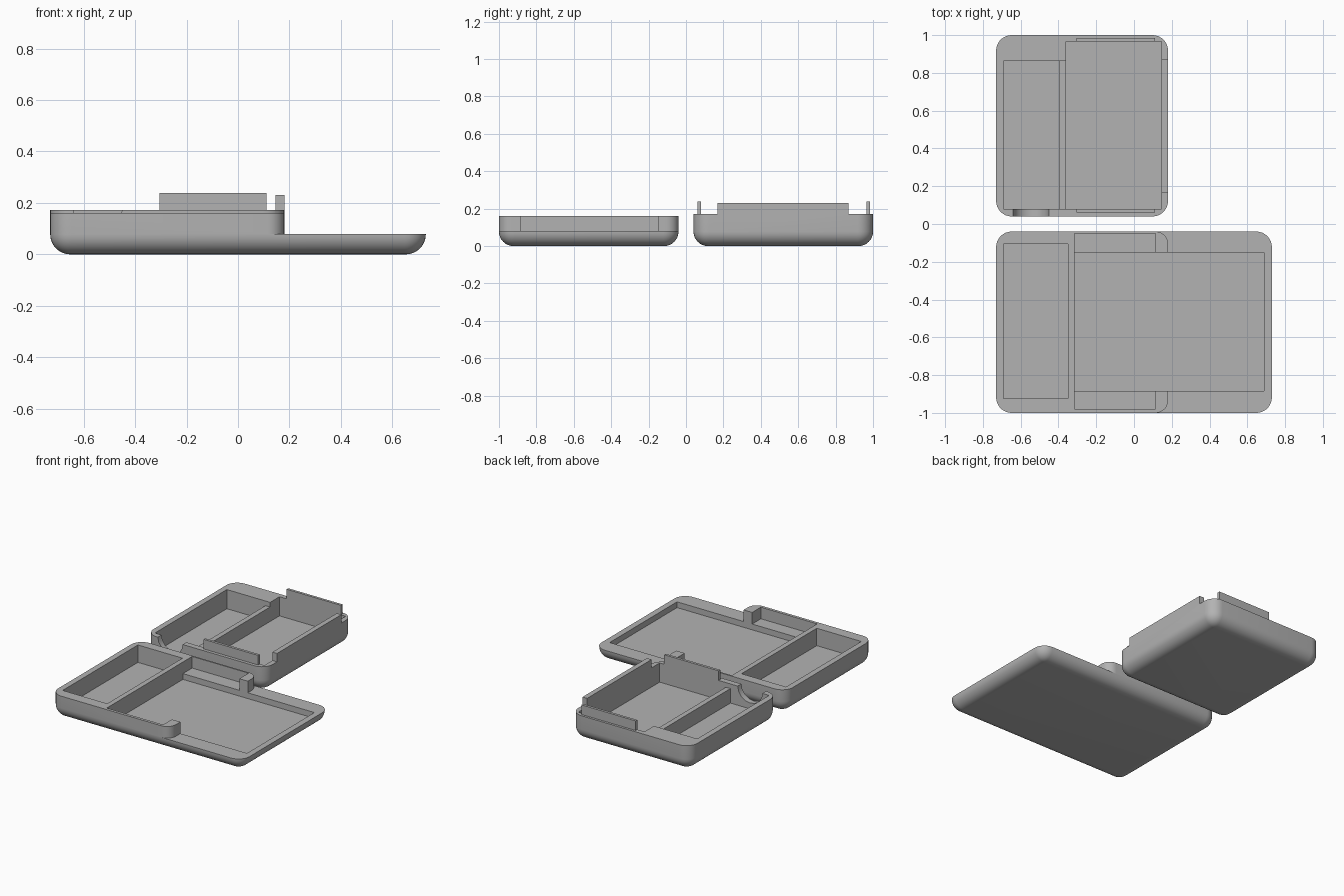
import bpy, bmesh
from math import sin, cos, pi

if "Cube" in bpy.data.objects:
    bpy.data.objects.remove(bpy.data.objects["Cube"], do_unlink=True)

grey = bpy.data.materials.new("mid grey plastic")
grey.use_nodes = True
grey.diffuse_color = (0.45, 0.45, 0.45, 1)
grey.node_tree.nodes["Principled BSDF"].inputs["Base Color"].default_value = (0.45, 0.45, 0.45, 1)

CORNER, FILLET, STEPS = 0.082, 0.078, 8
LEFT, SHORT, LONG = -0.73, 0.18, 0.73


def finish(name, bm):
    bmesh.ops.recalc_face_normals(bm, faces=bm.faces)
    mesh = bpy.data.meshes.new(name)
    bm.to_mesh(mesh)
    bm.free()
    mesh.materials.append(grey)
    obj = bpy.data.objects.new(name, mesh)
    bpy.context.collection.objects.link(obj)
    return obj


def loft(name, loops):
    """Skin a stack of equal-length loops and cap both ends."""
    bm = bmesh.new()
    rings = [[bm.verts.new(p) for p in loop] for loop in loops]
    n = len(rings[0])
    for a, b in zip(rings, rings[1:]):
        for i in range(n):
            j = (i + 1) % n
            bm.faces.new((a[i], a[j], b[j], b[i]))
    bm.faces.new(rings[0][::-1])
    bm.faces.new(rings[-1])
    return finish(name, bm)


def prism(name, outline, z0, z1):
    return loft(name, [[(x, y, z) for x, y in outline] for z in (z0, z1)])


def box(name, x0, x1, y0, y1, z0, z1):
    return prism(name, [(x0, y0), (x1, y0), (x1, y1), (x0, y1)], z0, z1)


def arc(cx, cy, r, start, end):
    return [(cx + r * cos(start + (end - start) * i / STEPS),
             cy + r * sin(start + (end - start) * i / STEPS)) for i in range(STEPS + 1)]


def rounded_tray(name, x0, x1, y0, y1, height):
    """Solid with rounded upright corners and a rounded lower edge."""
    loops = []
    levels = [(FILLET * (1 - sin(a)), FILLET * (1 - cos(a)))
              for a in (i * pi / 2 / STEPS for i in range(STEPS + 1))] + [(0, height)]
    c = CORNER
    for inset, z in levels:
        r = c - inset
        outline = (arc(x1 - c, y1 - c, r, 0, pi / 2) + arc(x0 + c, y1 - c, r, pi / 2, pi)
                   + arc(x0 + c, y0 + c, r, pi, 1.5 * pi) + arc(x1 - c, y0 + c, r, 1.5 * pi, 2 * pi))
        loops.append([(x, y, z) for x, y in outline])
    return loft(name, loops)


def cut(obj, *cutters):
    bpy.context.view_layer.objects.active = obj
    for cutter in cutters:
        mod = obj.modifiers.new("cut", 'BOOLEAN')
        mod.operation, mod.solver, mod.object = 'DIFFERENCE', 'EXACT', cutter
        bpy.ops.object.modifier_apply(modifier=mod.name)
        bpy.data.objects.remove(cutter, do_unlink=True)


def smooth(obj):
    bpy.ops.object.select_all(action='DESELECT')
    obj.select_set(True)
    bpy.context.view_layer.objects.active = obj
    bpy.ops.object.shade_smooth_by_angle(angle=pi / 6)


# Long front tray: tall on one side, shallow on the other
front = rounded_tray("long_tray", LEFT, LONG, -1, -0.04, 0.16)
e = SHORT - 0.065
step = ([(0.9, -1.1), (0.9, 0.1), (e, 0.1)]
        + arc(e, -0.105, 0.065, pi / 2, 0) + arc(e, -0.935, 0.065, 0, -pi / 2) + [(e, -1.1)])
cut(front,
    prism("step_cutter", step, 0.08, 0.3),
    box("small_pocket", -0.69, -0.35, -0.925, -0.105, 0.04, 0.3),
    box("large_pocket", -0.315, 0.688, -0.885, -0.15, 0.04, 0.3),
    box("tab_slots", -0.315, 0.115, -0.98, -0.05, 0.08, 0.3))
smooth(front)

# Short back tray with one raised end wall
RIM = 0.172
back = rounded_tray("short_tray", LEFT, SHORT, 0.04, 1, 0.23)
cut(back,
    box("rim_cutter", -0.9, 0.145, -0.1, 1.1, RIM, 0.4),
    box("rim_end_near", 0.1, 0.3, -0.1, 0.168, RIM, 0.4),
    box("rim_end_far", 0.1, 0.3, 0.87, 1.1, RIM, 0.4),
    box("narrow_pocket", -0.69, -0.395, 0.08, 0.864, 0.04, 0.4),
    box("wide_pocket", -0.36, 0.145, 0.08, 0.966, 0.04, 0.4),
    box("divider_cutter", -0.42, -0.34, 0.08, 0.864, 0.14, 0.4))

# Round cable notch in the wall facing the long tray
ring = arc(-0.545, 0.175, 0.095, 0, -pi)
ring += [(ring[-1][0], 0.3), (ring[0][0], 0.3)]
cut(back, loft("notch_cutter", [[(x, y, z) for x, z in ring] for y in (0.0, 0.085)]))
smooth(back)

# Locating tabs on the long walls
for name, y in (("near_tab", 0.062), ("far_tab", 0.966)):
    box(name, -0.305, 0.11, y, y + 0.018, RIM - 0.002, 0.238)
